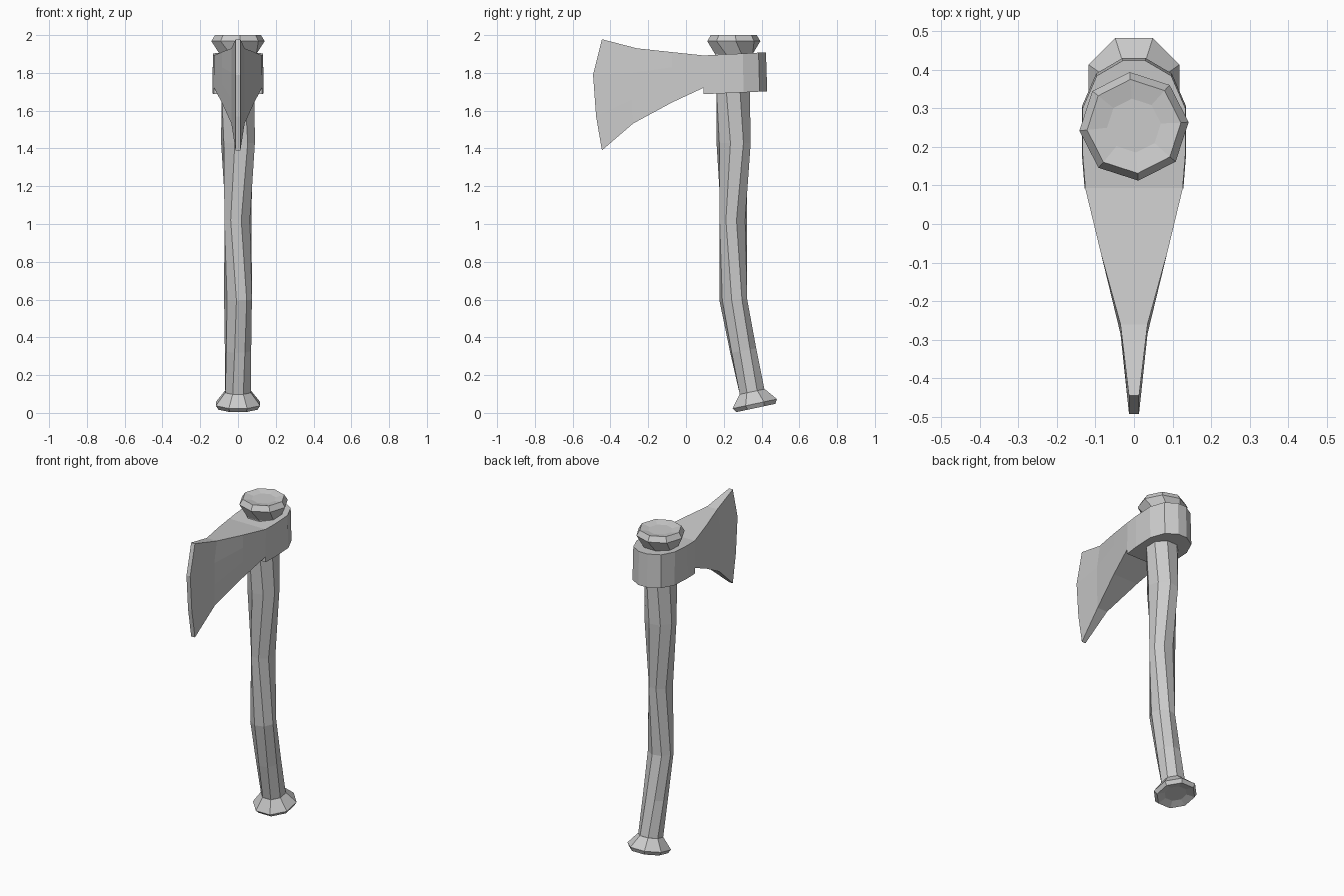
import bpy, bmesh
from math import sin, cos, radians

if "Cube" in bpy.data.objects:
    bpy.data.objects.remove(bpy.data.objects["Cube"])


def make_object(name, bm):
    bmesh.ops.recalc_face_normals(bm, faces=bm.faces)
    mesh = bpy.data.meshes.new(name)
    bm.to_mesh(mesh)
    bm.free()
    obj = bpy.data.objects.new(name, mesh)
    bpy.context.collection.objects.link(obj)
    return obj


def loft(name, rings):
    """Bridge a list of equal-length point rings and cap both ends."""
    bm = bmesh.new()
    vr = [[bm.verts.new(p) for p in ring] for ring in rings]
    n = len(vr[0])
    for a, b in zip(vr, vr[1:]):
        for i in range(n):
            j = (i + 1) % n
            bm.faces.new((a[i], a[j], b[j], b[i]))
    bm.faces.new(vr[0][::-1])
    bm.faces.new(vr[-1])
    return make_object(name, bm)


def octagon(y, z, rx, ry, twist=0.0, tilt=0.0):
    """Eight-sided ring; tilt raises its +y side."""
    ring = []
    for i in range(8):
        a = radians(45 * i + 22.5 + twist)
        u = ry * sin(a)
        ring.append((rx * cos(a), y + u * cos(radians(tilt)), z + u * sin(radians(tilt))))
    return ring


# Gnarled handle shaft
loft("handle", [
    octagon(0.35, 0.11, 0.073, 0.072, 0, 12),
    octagon(0.303, 0.33, 0.072, 0.072, 8, 10),
    octagon(0.250, 0.60, 0.074, 0.074, 16, 3),
    octagon(0.250, 1.02, 0.074, 0.074, -9, 0),
    octagon(0.252, 1.43, 0.091, 0.092, 12, 0),
    octagon(0.250, 1.70, 0.094, 0.095, 0, 0),
    octagon(0.253, 1.90, 0.105, 0.108, 0, 0),
])

# Flared foot of the handle, slightly dished underneath
loft("pommel", [
    octagon(0.35, 0.112, 0.074, 0.074, 0, 12),
    octagon(0.364, 0.048, 0.127, 0.130, 0, 12),
    octagon(0.370, 0.026, 0.112, 0.114, 0, 12),
    octagon(0.368, 0.040, 0.065, 0.065, 0, 12),
])

# Knob above the head, slightly dished on top
loft("top_knob", [
    octagon(0.253, 1.87, 0.105, 0.108, 0),
    octagon(0.253, 1.90, 0.105, 0.108, 0),
    octagon(0.253, 1.968, 0.142, 0.141, -18),
    octagon(0.253, 2.0, 0.122, 0.122, -18),
    octagon(0.255, 1.99, 0.070, 0.070, -18),
])

# Collar wrapped around the handle, rounded at the back
half = [(0.128, 0.092), (0.135, 0.18), (0.135, 0.305), (0.098, 0.39), (0.03, 0.43)]
outline = half + [(-x, y) for x, y in reversed(half)]
loft("head_collar", [
    [(x, y, 1.687 + 0.045 * (y - 0.09)) for x, y in outline],
    [(x * 0.985, 0.09 + (y - 0.09) * 0.98, 1.892 + 0.05 * (y - 0.09)) for x, y in outline],
])

# Flaring blade: each section is half width plus four (y, z) levels, bottom to top
sections = [
    (0.127, [(0.095, 1.722), (0.095, 1.78), (0.095, 1.84), (0.095, 1.892)]),
    (0.086, [(-0.075, 1.643), (-0.075, 1.74), (-0.075, 1.83), (-0.075, 1.91)]),
    (0.035, [(-0.28, 1.532), (-0.285, 1.66), (-0.285, 1.80), (-0.26, 1.93)]),
    (0.013, [(-0.445, 1.39), (-0.476, 1.57), (-0.492, 1.79), (-0.445, 1.978)]),
]
loft("blade", [
    [(w, y, z) for y, z in levels] + [(-w, y, z) for y, z in reversed(levels)]
    for w, levels in sections
])
# Split the curved cutting edge into clean flat strips
blade = bpy.data.objects["blade"]
bm = bmesh.new()
bm.from_mesh(blade.data)
caps = [f for f in bm.faces if len(f.verts) > 4]
for cap in caps:
    vs = sorted(cap.verts, key=lambda v: v.co.z)
    rows = [sorted(vs[i:i + 2], key=lambda v: v.co.x) for i in range(0, 8, 2)]
    bm.faces.remove(cap)
    for a, b in zip(rows, rows[1:]):
        bm.faces.new((a[0], a[1], b[1], b[0]))
bmesh.ops.recalc_face_normals(bm, faces=bm.faces)
bm.to_mesh(blade.data)
bm.free()
